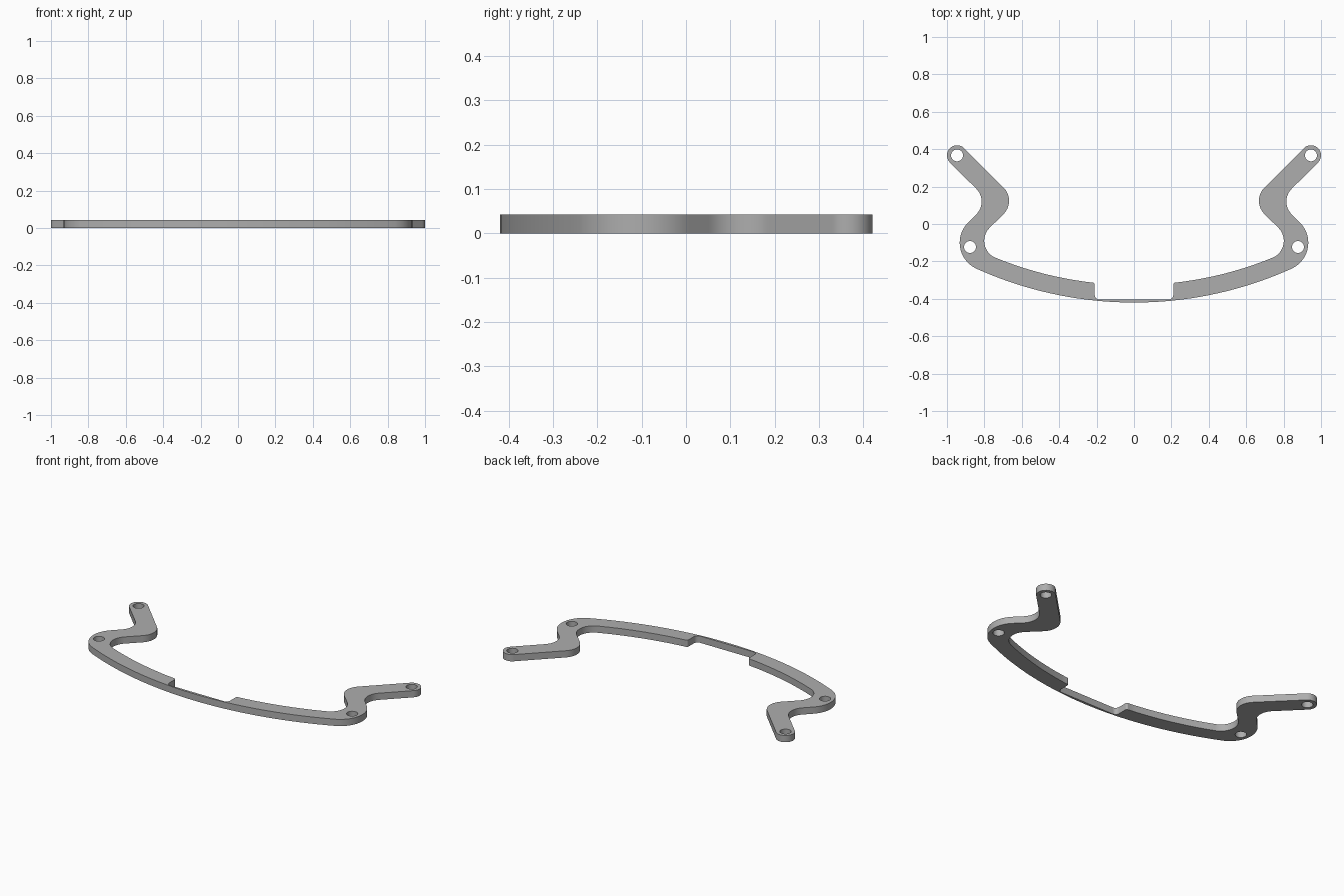
import bpy, bmesh
from math import sin, cos, radians, ceil

cube = bpy.data.objects.get("Cube")
if cube:
    bpy.data.objects.remove(cube, do_unlink=True)

THICK = 0.042
BOW_Y = 1.63            # centre of the bow's concentric edges


def arc(cx, cy, r, a0, a1):
    """Points along an arc, finer for larger radii."""
    n = max(5, ceil(abs(a1 - a0) / (1.5 if r > 1 else 7)))
    angles = [radians(a0 + (a1 - a0) * i / n) for i in range(n + 1)]
    return [(cx + r * cos(a), cy + r * sin(a)) for a in angles]


# Half outline as tangent arcs: centre x, centre y, radius, start, end
half_arcs = [
    (0, BOW_Y, 2.05, -90, -65.7),          # outer bow edge
    (0.78, -0.10, 0.152, -62, 45),         # outer lobe
    (0.912, 0.12, 0.097, 225, 135),        # outer waist
    (0.946, 0.367, 0.054, -45, 135),       # arm tip
    (0.768, 0.124, 0.10, 135, 225),        # inner elbow
    (0.703, -0.09, 0.098, 45, -66),        # inner hollow
    (0, BOW_Y, 1.956, -67.8, -83.5),       # inner bow edge
    (0.222, -0.325, 0.012, 100, 180),      # notch upper corner
    (0.185, -0.379, 0.025, 0, -90),        # notch lower corner
]
half = [p for a in half_arcs for p in arc(*a)]
outline = half + [(-x, y) for x, y in reversed(half[1:])]

# Screw holes on both sides
loops = [outline]
for side in (-1, 1):
    for hx, hy in ((0.946, 0.367), (0.877, -0.123)):
        loops.append(arc(side * hx, hy, 0.032, 0, 360)[:-1])

# Filled flat curve, extruded to a plate
curve = bpy.data.curves.new("bracket_profile", "CURVE")
curve.dimensions = "2D"
curve.fill_mode = "BOTH"
curve.extrude = THICK / 2
for loop in loops:
    spline = curve.splines.new("POLY")
    spline.points.add(len(loop) - 1)
    for point, (x, y) in zip(spline.points, loop):
        point.co = (x, y, 0, 1)
    spline.use_cyclic_u = True
bracket = bpy.data.objects.new("curved_bracket", curve)
bpy.context.collection.objects.link(bracket)
bpy.ops.object.select_all(action="DESELECT")
bracket.select_set(True)
bpy.context.view_layer.objects.active = bracket
bpy.ops.object.convert(target="MESH")
bracket = bpy.context.view_layer.objects.active

# Weld the plate and rest it on the ground
bm = bmesh.new()
bm.from_mesh(bracket.data)
bmesh.ops.remove_doubles(bm, verts=bm.verts, dist=0.0002)
bmesh.ops.recalc_face_normals(bm, faces=bm.faces)
bmesh.ops.translate(bm, verts=bm.verts, vec=(0, 0, THICK / 2))
bm.to_mesh(bracket.data)
bm.free()

# Plain grey
grey = bpy.data.materials.new("plain_grey")
grey.use_nodes = True
color = (0.42, 0.42, 0.42, 1)
grey.diffuse_color = color
grey.node_tree.nodes["Principled BSDF"].inputs["Base Color"].default_value = color
bracket.data.materials.clear()
bracket.data.materials.append(grey)
bpy.ops.object.shade_smooth_by_angle(angle=radians(30))
